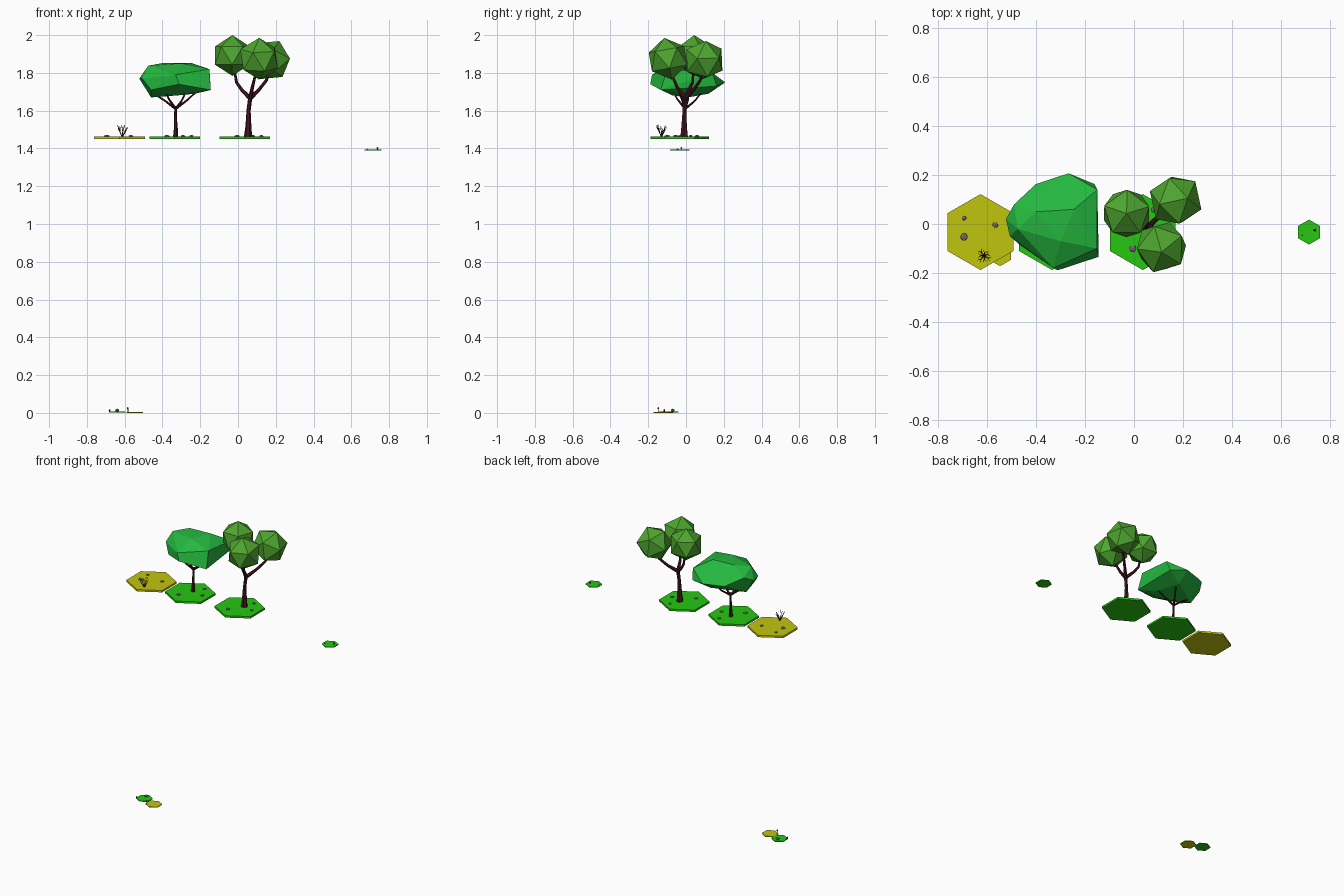
import bpy, bmesh, math, random
from mathutils import Vector, Matrix, Euler

random.seed(4)


def mat(name, rgb):
    m = bpy.data.materials.new(name)
    m.diffuse_color = (*rgb, 1)
    return m


GRASS = mat("grass", (0.02, 0.57, 0.006))
SAND = mat("dry_ground", (0.53, 0.56, 0.004))
CANOPY = mat("canopy_green", (0.018, 0.48, 0.05))
LEAF = mat("leaf_green", (0.075, 0.38, 0.028))
BARK = mat("bark", (0.06, 0.008, 0.014))
TWIG = mat("twig", (0.03, 0.025, 0.015))
ROCK = mat("rock", (0.17, 0.15, 0.17))


def finish(bm, name, m):
    bmesh.ops.recalc_face_normals(bm, faces=bm.faces)
    me = bpy.data.meshes.new(name)
    bm.to_mesh(me)
    bm.free()
    me.materials.append(m)
    ob = bpy.data.objects.new(name, me)
    bpy.context.collection.objects.link(ob)
    return ob


def tile(name, x, y, z, r, h, m):
    """Hexagonal slab with corners along y, z is the underside."""
    bm = bmesh.new()
    bmesh.ops.create_cone(bm, cap_ends=True, segments=6, radius1=r, radius2=r, depth=h,
                          matrix=Matrix.Translation((x, y, z + h / 2)))
    finish(bm, name, m)


def ico(name, loc, size, rot, m):
    bm = bmesh.new()
    bmesh.ops.create_icosphere(bm, subdivisions=1, radius=1,
                               matrix=Matrix.LocRotScale(Vector(loc), Euler(rot), Vector(size)))
    finish(bm, name, m)


def add_limb(bm, path, sides=6):
    """Tapered tube through (x, y, z, radius) points."""
    pts = [Vector(p[:3]) for p in path]
    rings = []
    for i, p in enumerate(pts):
        d = pts[min(i + 1, len(pts) - 1)] - pts[max(i - 1, 0)]
        u = d.cross(Vector((0.1, 1, 0))).normalized()
        v = d.cross(u).normalized()
        rings.append([bm.verts.new(p + path[i][3] * (u * math.cos(a) + v * math.sin(a)))
                      for a in (2 * math.pi * k / sides for k in range(sides))])
    for a, b in zip(rings, rings[1:]):
        for k in range(sides):
            n = (k + 1) % sides
            bm.faces.new((a[k], a[n], b[n], b[k]))
    bm.faces.new(rings[0])
    bm.faces.new(rings[-1])


def limbs(name, paths, m, sides=6):
    bm = bmesh.new()
    for p in paths:
        add_limb(bm, p, sides)
    finish(bm, name, m)


# Large ground tiles
TOP = 1.464
tile("dry_tile", -0.627, -0.033, 1.451, 0.155, 0.013, SAND)
tile("umbrella_tree_tile", -0.335, -0.033, 1.451, 0.155, 0.013, GRASS)
tile("round_tree_tile", 0.036, -0.033, 1.451, 0.155, 0.013, GRASS)

# Small ground tiles
tile("small_grass_tile", 0.715, -0.033, 1.390, 0.051, 0.005, GRASS)
tile("low_grass_tile", -0.639, -0.091, 0.003, 0.051, 0.005, GRASS)
tile("low_dry_tile", -0.547, -0.121, 0.0, 0.051, 0.005, SAND)

# Pebbles on the large tiles
PEBBLES = [(-0.694, 0.024, 0.011), (-0.694, -0.053, 0.017), (-0.567, -0.004, 0.013)]
for cx in (-0.335, 0.036):
    PEBBLES += [(cx - 0.041, -0.1, 0.016), (cx + 0.044, 0.058, 0.012), (cx + 0.088, -0.03, 0.012)]
for i, (x, y, r) in enumerate(PEBBLES):
    ico(f"pebble_{i}", (x, y, TOP), (r, r, 0.008), (0, 0, i), ROCK)

# Umbrella tree: faceted canopy as a hull of rim, crown and underside points
hull = [(-0.523, 0.02, 1.77), (-0.507, -0.05, 1.77), (-0.49, 0.08, 1.80), (-0.401, 0.163, 1.75),
        (-0.267, 0.207, 1.75), (-0.161, 0.163, 1.73), (-0.15, 0.14, 1.80), (-0.144, -0.134, 1.71),
        (-0.152, -0.10, 1.82), (-0.312, -0.189, 1.74), (-0.33, -0.18, 1.79), (-0.46, -0.09, 1.71),
        (-0.475, -0.02, 1.838), (-0.40, 0.05, 1.852), (-0.245, 0.06, 1.852), (-0.30, -0.07, 1.850),
        (-0.46, 0.01, 1.67), (-0.33, -0.07, 1.68), (-0.225, -0.04, 1.69), (-0.27, 0.12, 1.69)]
bm = bmesh.new()
for p in hull:
    bm.verts.new(p)
bmesh.ops.convex_hull(bm, input=bm.verts)
finish(bm, "umbrella_canopy", CANOPY)

# Umbrella tree trunk and branches
fork = (-0.33, -0.005, 1.61, 0.007)
limbs("umbrella_trunk", [
    [(-0.33, -0.01, 1.46, 0.014), (-0.329, -0.01, 1.51, 0.010), (-0.331, -0.006, 1.57, 0.007), (-0.33, -0.005, 1.625, 0.007)],
    [fork, (-0.39, 0.01, 1.655, 0.005), (-0.455, 0.015, 1.695, 0.004)],
    [fork, (-0.365, -0.045, 1.66, 0.005), (-0.39, -0.075, 1.71, 0.004)],
    [fork, (-0.30, 0.045, 1.65, 0.005), (-0.275, 0.085, 1.70, 0.004)],
    [fork, (-0.27, -0.02, 1.655, 0.005), (-0.215, -0.04, 1.705, 0.004)]], BARK)

# Round tree: trunk, three branches and three leaf balls
fork = (0.065, -0.005, 1.665, 0.012)
limbs("round_tree_trunk", [
    [(0.053, -0.01, 1.46, 0.022), (0.055, -0.01, 1.515, 0.016), (0.056, -0.008, 1.60, 0.011), (0.066, -0.005, 1.68, 0.011)],
    [fork, (0.02, 0.015, 1.71, 0.009), (-0.008, 0.035, 1.75, 0.008), (-0.02, 0.04, 1.82, 0.006)],
    [fork, (0.075, -0.045, 1.72, 0.009), (0.095, -0.08, 1.80, 0.006)],
    [fork, (0.11, 0.04, 1.71, 0.009), (0.15, 0.075, 1.76, 0.008), (0.165, 0.09, 1.80, 0.006)]], BARK)
for i, (loc, r, rot) in enumerate([((-0.03, 0.043, 1.892), 0.108, (0, 0, 0.3)),
                                   ((0.170, 0.097, 1.868), 0.112, (0.3, 0.35, 0.9)),
                                   ((0.112, -0.095, 1.875), 0.112, (0.15, -0.1, 0.6))]):
    ico(f"leaf_ball_{i}", loc, (r, r, r), rot, LEAF)

# Bare bush on the dry tile
paths = []
for i in range(7):
    a = 2 * math.pi * i / 7 + 0.4
    spread = random.uniform(0.010, 0.020)
    h = random.uniform(0.042, 0.055)
    base = Vector((-0.613, -0.13, 1.46))
    mid = base + Vector((spread * math.cos(a), spread * math.sin(a), h * 0.6))
    paths.append([(*base, 0.0024), (*mid, 0.0018)])
    for s in (-0.6, 0.6):
        tip = mid + Vector((0.014 * math.cos(a + s), 0.014 * math.sin(a + s), h * random.uniform(0.4, 0.75)))
        paths.append([(*mid, 0.0018), (*tip, 0.001)])
limbs("bare_bush", paths, TWIG, 4)

# Tiny plants and stones on the small tiles
limbs("small_stalk", [[(0.739, -0.025, 1.393, 0.002), (0.739, -0.025, 1.402, 0.002)]], BARK)
ico("small_stalk_head", (0.739, -0.025, 1.402), (0.006, 0.006, 0.005), (0, 0, 0), BARK)
ico("small_stone", (0.686, -0.045, 1.396), (0.004, 0.005, 0.003), (0, 0, 0), ROCK)
ico("low_shrub", (-0.640, -0.070, 0.014), (0.012, 0.012, 0.009), (0, 0, 0), LEAF)
for n, x, y, h in (("low_stump", -0.680, -0.115, 0.013), ("low_post", -0.583, -0.147, 0.024)):
    limbs(n, [[(x, y, 0.004, 0.002), (x, y, h, 0.002)]], BARK)
    ico(n + "_head", (x, y, h), (0.005, 0.005, 0.007), (0, 0, 0), BARK)
